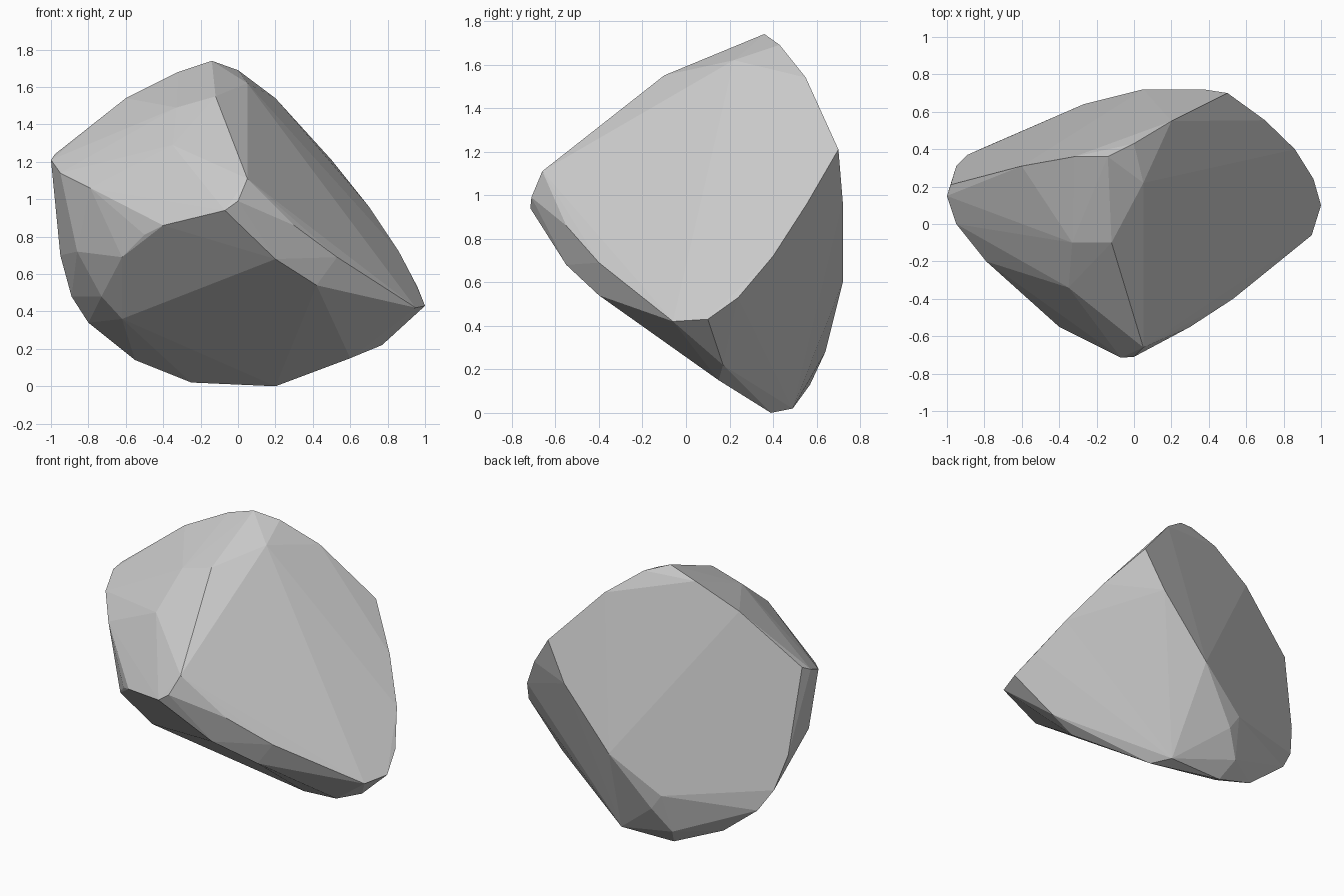
import bpy, bmesh
from math import radians

# Corner points of the boulder, grouped by ridge
crest = [(-.98, .21, 1.24), (-.6, .31, 1.54), (-.32, .36, 1.68), (-.14, .36, 1.74),
         (0, .43, 1.69), (.2, .55, 1.54), (.5, .7, 1.21)]
right_edge = [(.7, .555, .96), (.86, .4, .72), (.96, .24, .53), (1, .1, .43),
              (.95, -.06, .42), (.77, .17, .22)]
front_right_ridge = [(.05, .22, 1.62), (-.12, -.1, 1.55), (.05, -.66, 1.11), (0, -.71, .99),
                     (.3, -.55, .86), (.53, -.4, .69), (.42, -.4, .54), (.2, -.55, .68)]
front_left_ridge = [(-.07, -.715, .94), (-.4, -.55, .86), (-.5, -.46, .81), (-.79, -.2, 1.06),
                    (-.95, 0, 1.14), (-1, .15, 1.21), (-.35, -.34, 1.29), (-.61, -.12, 1.27),
                    (-.33, -.1, 1.49)]
left_belly = [(-.62, -.32, .69), (-.86, -.03, .72), (-.73, -.03, .48), (-.62, .01, .36),
              (-.95, .31, .7), (-.89, .37, .48), (-.8, .41, .34)]
back_edge = [(.37, .72, .97), (.05, .72, .6), (-.27, .64, .38)]
base = [(-.55, .4, .14), (-.25, .48, .02), (.2, .39, 0), (-.3, .57, .13),
        (.6, .15, .15), (-.2, .64, .28), (.12, .49, .02)]

# Rock: convex hull of the ridges, nearly flat facets merged
bm = bmesh.new()
for p in crest + right_edge + front_right_ridge + front_left_ridge + left_belly + back_edge + base:
    bm.verts.new(p)
bmesh.ops.convex_hull(bm, input=bm.verts[:])
loose = [v for v in bm.verts if not v.link_faces]
bmesh.ops.delete(bm, geom=loose, context='VERTS')
bmesh.ops.dissolve_limit(bm, angle_limit=radians(2), verts=bm.verts[:], edges=bm.edges[:])
bmesh.ops.recalc_face_normals(bm, faces=bm.faces[:])
mesh = bpy.data.meshes.new("rock")
bm.to_mesh(mesh)
bm.free()
rock = bpy.data.objects.new("rock", mesh)
bpy.context.collection.objects.link(rock)
